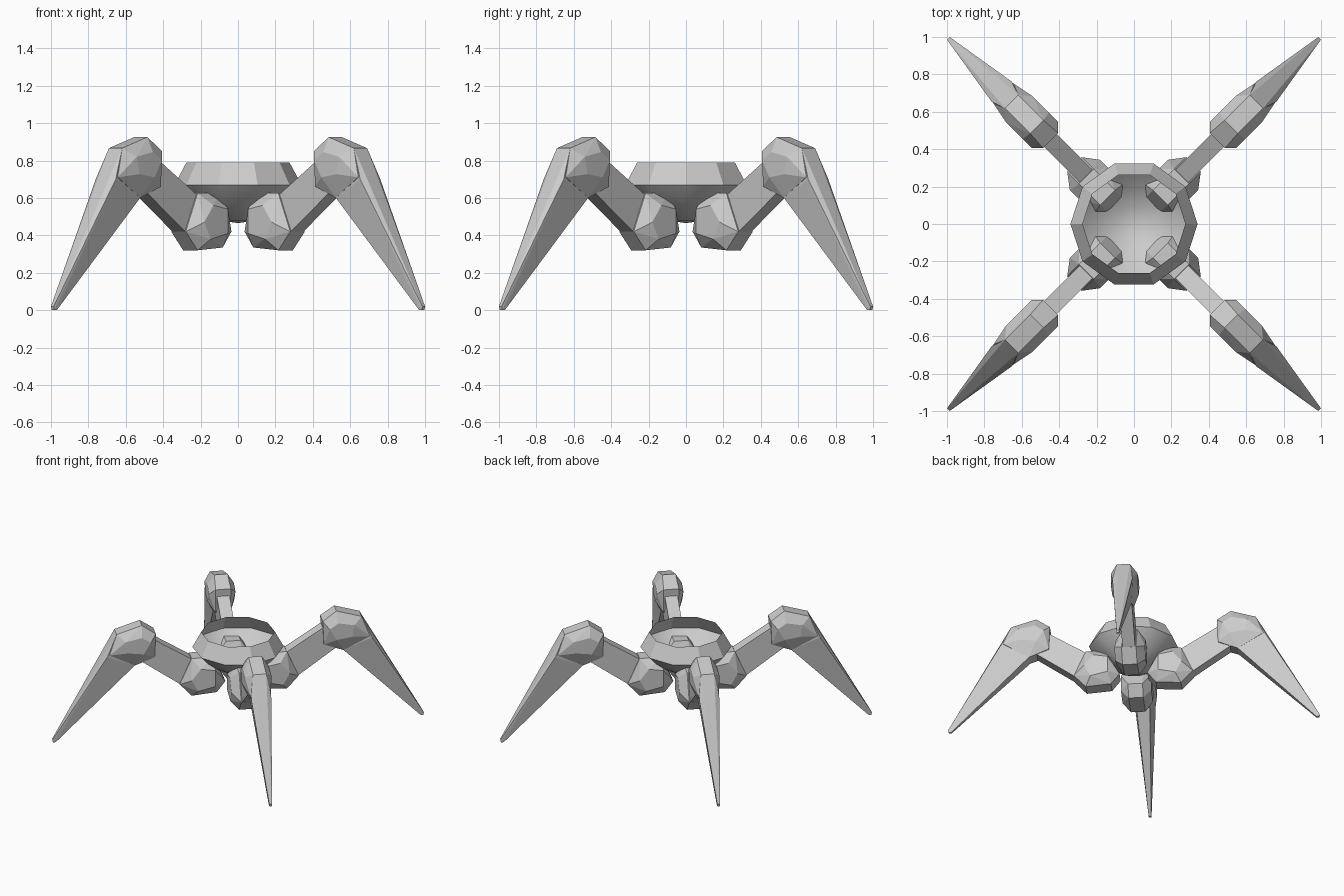
import bpy, bmesh, math
from mathutils import Vector

if "Cube" in bpy.data.objects:
    bpy.data.objects.remove(bpy.data.objects["Cube"])

grey = bpy.data.materials.new("plain_grey")
grey.diffuse_color = (0.6, 0.6, 0.6, 1)
grey.use_nodes = True
grey.node_tree.nodes["Principled BSDF"].inputs["Base Color"].default_value = grey.diffuse_color


def finish(bm, name):
    me = bpy.data.meshes.new(name)
    bm.normal_update()
    bm.to_mesh(me)
    bm.free()
    me.materials.append(grey)
    ob = bpy.data.objects.new(name, me)
    bpy.context.collection.objects.link(ob)
    return ob


def hull(name, points, angle):
    """Faceted solid from mirrored (radial, sideways, height) points, swung to an angle."""
    bm = bmesh.new()
    c, s = math.cos(angle), math.sin(angle)
    for d, t, z in points:
        for side in (-t, t):
            bm.verts.new((d * c - side * s, d * s + side * c, z))
    res = bmesh.ops.convex_hull(bm, input=bm.verts[:])
    junk = set(res["geom_interior"]) | set(res["geom_unused"])
    bmesh.ops.delete(bm, geom=[g for g in junk if isinstance(g, bmesh.types.BMVert)], context='VERTS')
    bmesh.ops.dissolve_limit(bm, angle_limit=math.radians(4), verts=bm.verts[:], edges=bm.edges[:])
    bmesh.ops.recalc_face_normals(bm, faces=bm.faces[:])
    return finish(bm, name)


def section(t, profile):
    return [(d, t, z) for d, z in profile]


# Joint and limb outlines: (radial, height) at a given half width
hip = (section(0.055, [(0.20, 0.625), (0.105, 0.42), (0.17, 0.335),
                       (0.36, 0.32), (0.45, 0.42), (0.36, 0.625)])
       + section(0.115, [(0.32, 0.38), (0.19, 0.41), (0.19, 0.54), (0.30, 0.56), (0.37, 0.47)]))
arm = section(0.048, [(0.34, 0.605), (0.66, 0.81), (0.74, 0.63), (0.42, 0.40)])
knee = (section(0.05, [(0.926, 0.866), (0.735, 0.925), (0.79, 0.60)])
        + section(0.057, [(0.631, 0.85), (0.64, 0.66)])
        + section(0.076, [(0.985, 0.71)])
        + section(0.10, [(0.865, 0.82), (0.743, 0.845), (0.676, 0.80), (0.73, 0.71), (0.845, 0.727)]))
spike = (section(0.05, [(0.926, 0.866), (0.79, 0.60)]) + section(0.076, [(1.0, 0.70)])
         + section(0.01, [(1.404, 0.02), (1.40, 0.0), (1.38, 0.0)]))

# Four identical legs
for i in range(4):
    a = math.radians(45 + 90 * i)
    for part, pts in (("hip", hip), ("arm", arm), ("knee", knee), ("foot_spike", spike)):
        hull(f"{part}_{i + 1}", pts, a)

# Open ten-sided body: flat sloped rim over a smooth bowl
SIDES = 10
bm = bmesh.new()
rings = []
for r, z in [(0.275, 0.79), (0.34, 0.67), (0.29, 0.615), (0.20, 0.54), (0.10, 0.48)]:
    rings.append([bm.verts.new((r * math.cos(k * math.tau / SIDES),
                                r * math.sin(k * math.tau / SIDES), z)) for k in range(SIDES)])
bottom = bm.verts.new((0, 0, 0.465))
for j in range(len(rings) - 1):
    for k in range(SIDES):
        n = (k + 1) % SIDES
        f = bm.faces.new((rings[j + 1][k], rings[j + 1][n], rings[j][n], rings[j][k]))
        f.smooth = j > 0
for k in range(SIDES):
    f = bm.faces.new((bottom, rings[-1][(k + 1) % SIDES], rings[-1][k]))
    f.smooth = True
for e in bm.edges:
    if e.verts[0] in rings[1] and e.verts[1] in rings[1]:
        e.smooth = False
finish(bm, "body_bowl")
